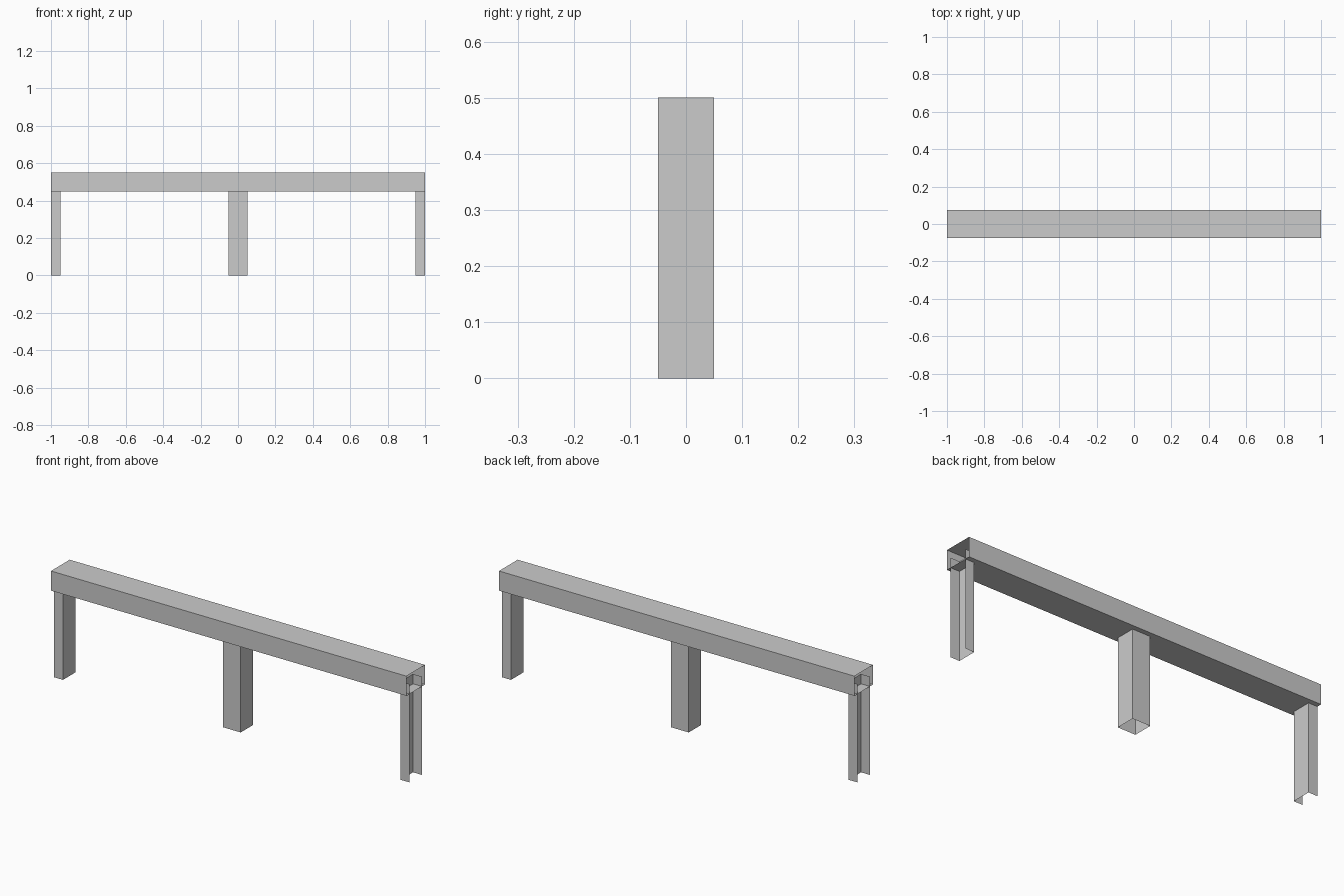
import bpy, bmesh

if "Cube" in bpy.data.objects:
    bpy.data.objects.remove(bpy.data.objects["Cube"])


def shell(name, xs, ys, zs, open_sides):
    """Box of single-sided faces with the listed (axis, sign) sides left open."""
    bm = bmesh.new()
    bmesh.ops.create_cube(bm, size=1)
    bm.normal_update()
    gone = [f for f in bm.faces
            if any(f.normal[a] * s > 0.5 for a, s in open_sides)]
    bmesh.ops.delete(bm, geom=gone, context='FACES_ONLY')
    for v in bm.verts:
        for axis, (lo, hi) in enumerate((xs, ys, zs)):
            v.co[axis] = lo if v.co[axis] < 0 else hi
    mesh = bpy.data.meshes.new(name)
    bm.to_mesh(mesh)
    bm.free()
    obj = bpy.data.objects.new(name, mesh)
    bpy.context.collection.objects.link(obj)
    return obj


X, Z = 0, 2
ENDS = [(Z, 1), (Z, -1)]

# Long hollow rail, open at both ends
shell("rail", (-1, 1), (-0.075, 0.075), (0.45, 0.55), [(X, 1), (X, -1)])

# Square centre post, reaching up into the rail
shell("centre_post", (-0.05, 0.05), (-0.05, 0.05), (0, 0.5), ENDS)

# Half posts at the ends, open outwards
shell("left_half_post", (-1, -0.95), (-0.05, 0.05), (0, 0.5), ENDS + [(X, -1)])
shell("right_half_post", (0.95, 1), (-0.05, 0.05), (0, 0.5), ENDS + [(X, 1)])
